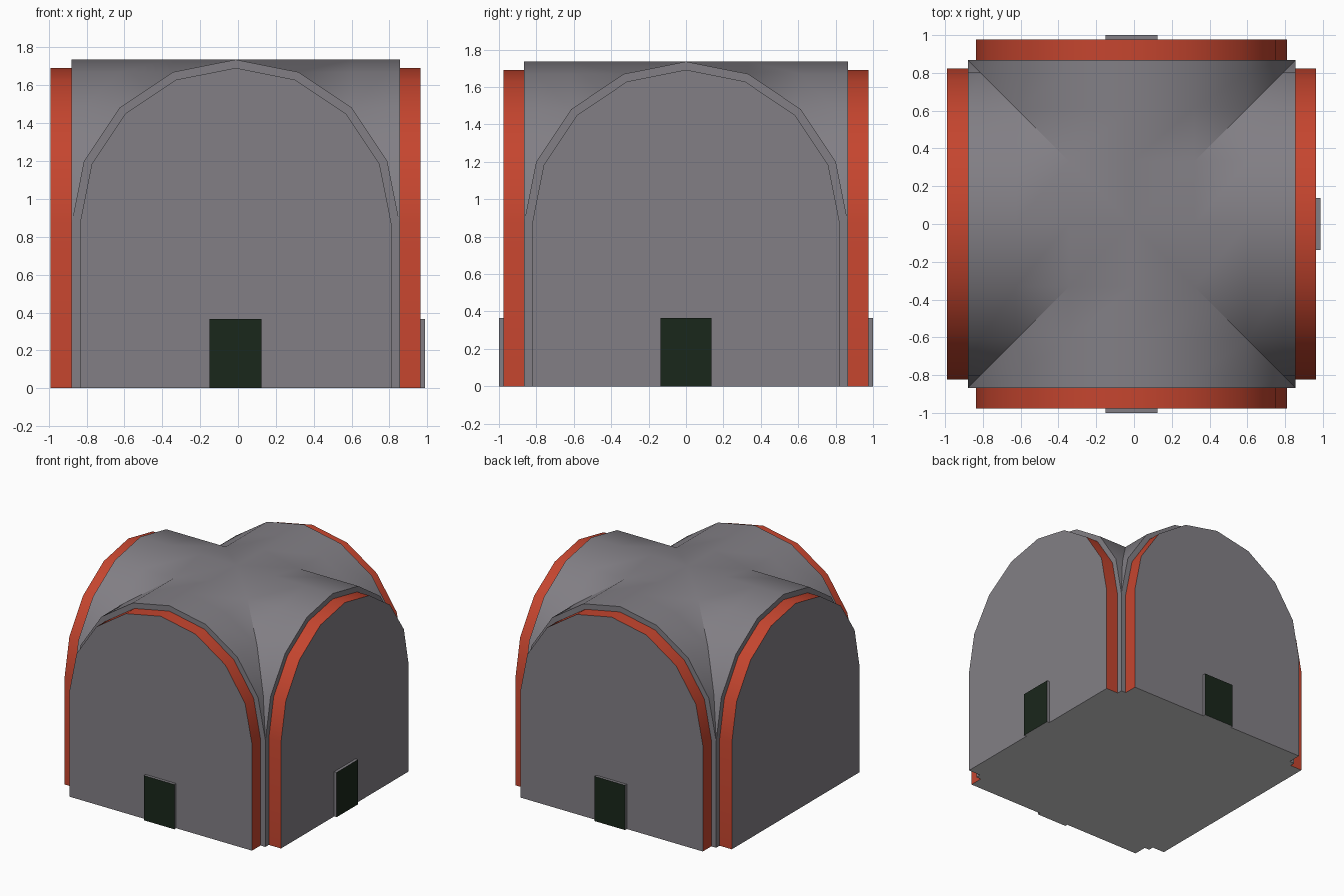
import bpy
import bmesh
import math
from mathutils import Matrix, Vector

if "Cube" in bpy.data.objects:
    bpy.data.objects.remove(bpy.data.objects["Cube"], do_unlink=True)

CX = -0.0125      # centre of the vault; the side door widens +x
HALF = 0.867      # half width of the vaulted body
SPRING = 0.869    # height where the arches begin
RIM = 0.823       # radius of the arched end plates
PLATE_Y = 0.977   # outer face of the end plates
SEGMENTS = 8


def material(name, rgb):
    mat = bpy.data.materials.new(name)
    mat.use_nodes = True
    mat.diffuse_color = (*rgb, 1)
    bsdf = mat.node_tree.nodes["Principled BSDF"]
    bsdf.inputs["Base Color"].default_value = (*rgb, 1)
    bsdf.inputs["Roughness"].default_value = 0.8
    return mat


grey = material("stone grey", (0.224, 0.213, 0.235))
red = material("brick red", (0.56, 0.060, 0.028))
green = material("dark green", (0.010, 0.020, 0.011))
pale = material("pale floor grey", (0.62, 0.62, 0.62))


def arch(radius):
    """Half circle of points (across, height), left to right."""
    angles = [math.pi * (1 - i / SEGMENTS) for i in range(SEGMENTS + 1)]
    return [(radius * math.cos(a), SPRING + radius * math.sin(a)) for a in angles]


def finish(bm, name, mats, turn=0.0):
    """Give the underside the last material, place the part and shade it."""
    bmesh.ops.recalc_face_normals(bm, faces=bm.faces)
    for face in bm.faces:
        if face.normal.z < -0.9:
            face.material_index = len(mats)
    bm.transform(Matrix.Translation((CX, 0, 0)) @ Matrix.Rotation(turn, 4, "Z"))
    mesh = bpy.data.meshes.new(name)
    bm.to_mesh(mesh)
    bm.free()
    for mat in mats + [pale]:
        mesh.materials.append(mat)
    obj = bpy.data.objects.new(name, mesh)
    bpy.context.collection.objects.link(obj)
    bpy.ops.object.select_all(action="DESELECT")
    obj.select_set(True)
    bpy.context.view_layer.objects.active = obj
    bpy.ops.object.shade_smooth_by_angle(angle=math.radians(30))


def extrude_front(outline, y_back, y_front):
    """Closed solid from an outline in the xz plane."""
    bm = bmesh.new()
    back = bm.faces.new([bm.verts.new((x, y_back, z)) for x, z in outline])
    out = bmesh.ops.extrude_face_region(bm, geom=[back], use_keep_orig=True)["geom"]
    moved = [g for g in out if isinstance(g, bmesh.types.BMVert)]
    bmesh.ops.translate(bm, verts=moved, vec=Vector((0, y_front - y_back, 0)))
    bmesh.ops.recalc_face_normals(bm, faces=bm.faces)
    return bm


# Vaulted body: two crossing barrels that meet in diagonal valleys
def build_body():
    bm = bmesh.new()
    n = SEGMENTS
    profile = arch(HALF)
    line = [p[0] for p in profile]
    high = [p[1] for p in profile]
    grid = [[bm.verts.new((line[i], line[j], max(high[i], high[j])))
             for j in range(n + 1)] for i in range(n + 1)]
    for i in range(n):
        for j in range(n):
            a, b, c, d = grid[i][j], grid[i + 1][j], grid[i + 1][j + 1], grid[i][j + 1]
            if i == j:
                bm.faces.new((a, b, c))
                bm.faces.new((a, c, d))
            elif i + j == n - 1:
                bm.faces.new((a, b, d))
                bm.faces.new((b, c, d))
            else:
                bm.faces.new((a, b, c, d))
    # Walls and floor
    borders = [[grid[i][0] for i in range(n + 1)],
               [grid[n][j] for j in range(n + 1)],
               [grid[n - i][n] for i in range(n + 1)],
               [grid[0][n - j] for j in range(n + 1)]]
    feet = [bm.verts.new((row[0].co.x, row[0].co.y, 0)) for row in borders]
    for k, row in enumerate(borders):
        bm.faces.new([feet[k]] + row + [feet[(k + 1) % 4]])
    bm.faces.new(feet)
    finish(bm, "vaulted_body", [grey])


# Arched end plate: grey face with a red rim
def build_plate(name, turn):
    outline = [(-RIM, 0)] + arch(RIM) + [(RIM, 0)]
    bm = extrude_front(outline, -HALF, -PLATE_Y)
    for face in bm.faces:
        face.material_index = 1 if abs(face.normal.y) < 0.5 else 0
    finish(bm, name, [grey, red], turn)


# Door block: dark green front with grey edges
def build_door(name, turn):
    w, h = 0.1375, 0.365
    bm = extrude_front([(-w, 0), (-w, h), (w, h), (w, 0)], -PLATE_Y, -1.0)
    for face in bm.faces:
        face.material_index = 1 if face.normal.y < -0.5 else 0
    finish(bm, name, [grey, green], turn)


build_body()
for k, side in enumerate(["front", "left", "back", "right"]):
    build_plate(side + "_arched_wall", k * math.pi / 2)
    if side != "right":
        build_door(side + "_door", k * math.pi / 2)
